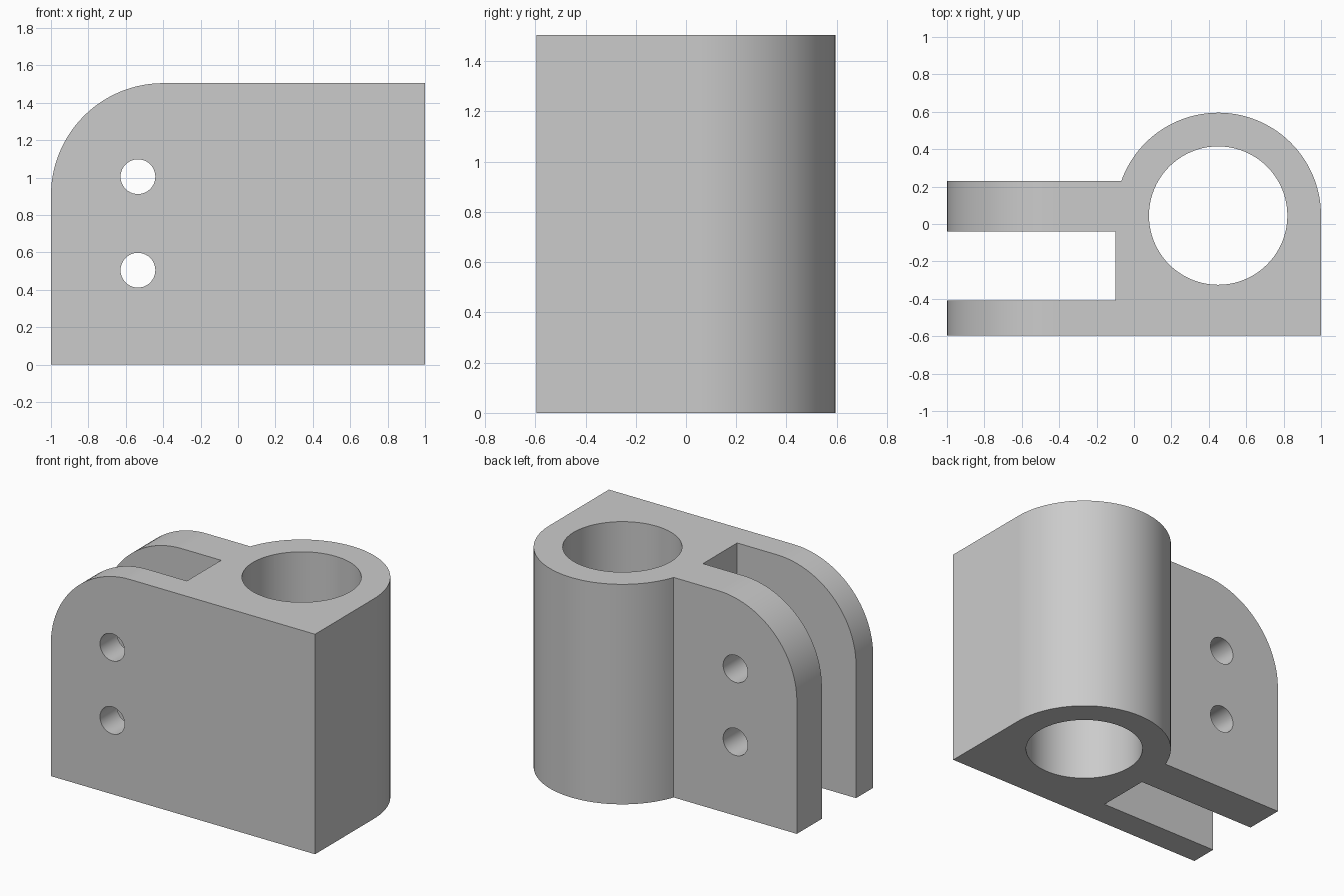
import bpy
import bmesh
from math import sin, cos, pi, asin, radians
from mathutils import Matrix, Vector

cube = bpy.data.objects.get("Cube")
if cube:
    bpy.data.objects.remove(cube, do_unlink=True)

# Main dimensions
HEIGHT = 1.505
FRONT = -0.595
BARREL = (0.45, 0.045)
BARREL_R, BORE_R = 0.55, 0.37
ARM_BACK, SLOT_BACK, SLOT_FRONT, SLOT_END = 0.23, -0.04, -0.41, -0.1
CORNER_R = 0.6
PIN_X, PIN_R = -0.535, 0.093

grey = bpy.data.materials.new("light_grey")
grey.use_nodes = True
colour = (0.6, 0.6, 0.6, 1)
grey.diffuse_color = colour
grey.node_tree.nodes["Principled BSDF"].inputs["Base Color"].default_value = colour


def arc(cx, cy, r, start, end, steps):
    angles = [start + (end - start) * i / steps for i in range(steps + 1)]
    return [(cx + r * cos(a), cy + r * sin(a)) for a in angles]


def prism(name, outline, offset, to_3d):
    """Extrude a flat outline along an offset vector."""
    bm = bmesh.new()
    face = bm.faces.new([bm.verts.new(to_3d(p)) for p in outline])
    extruded = bmesh.ops.extrude_face_region(bm, geom=[face])["geom"]
    verts = [g for g in extruded if isinstance(g, bmesh.types.BMVert)]
    bmesh.ops.translate(bm, verts=verts, vec=offset)
    bmesh.ops.recalc_face_normals(bm, faces=bm.faces[:])
    mesh = bpy.data.meshes.new(name)
    bm.to_mesh(mesh)
    bm.free()
    mesh.materials.append(grey)
    obj = bpy.data.objects.new(name, mesh)
    bpy.context.collection.objects.link(obj)
    return obj


def combine(target, tool, operation):
    """Apply a boolean and discard the tool."""
    tool.hide_render = True
    mod = target.modifiers.new(tool.name, "BOOLEAN")
    mod.operation, mod.solver, mod.object = operation, "EXACT", tool
    bpy.ops.object.modifier_apply(modifier=mod.name)
    bpy.data.objects.remove(tool, do_unlink=True)


def upright(z):
    return lambda p: (p[0], p[1], z)


def facing(y):
    return lambda p: (p[0], y, p[1])


# Plan outline: square front, round barrel behind, two arms with a slot between
meet = pi - asin((ARM_BACK - BARREL[1]) / BARREL_R)
plan = [(-1, FRONT), (1, FRONT)]
plan += arc(*BARREL, BARREL_R, 0, meet, 56)
plan += [(-1, ARM_BACK), (-1, SLOT_BACK), (SLOT_END, SLOT_BACK),
         (SLOT_END, SLOT_FRONT), (-1, SLOT_FRONT)]
body = prism("clamp_bracket", plan, (0, 0, HEIGHT), upright(0))
bpy.ops.object.select_all(action="DESELECT")
body.select_set(True)
bpy.context.view_layer.objects.active = body

# Rounded upper corner of both arms
corner = arc(CORNER_R - 1, HEIGHT - CORNER_R, CORNER_R, pi / 2, pi, 28)
outside = [(-1.2, HEIGHT - CORNER_R), (-1.2, HEIGHT + 0.2),
           (CORNER_R - 1, HEIGHT + 0.2)]
combine(body, prism("corner_cutter", corner + outside, (0, 2, 0), facing(-1)),
        "DIFFERENCE")

# Vertical bore through the barrel
bore = arc(*BARREL, BORE_R, 0, 2 * pi, 80)[:-1]
combine(body, prism("bore_cutter", bore, (0, 0, 2), upright(-0.2)), "DIFFERENCE")

# Two pin holes through both arms
for z in (0.505, 1.005):
    pin = arc(PIN_X, z, PIN_R, 0, 2 * pi, 40)[:-1]
    combine(body, prism("pin_cutter", pin, (0, 2, 0), facing(-1)), "DIFFERENCE")

# Smooth curved walls while flat faces stay flat
bpy.ops.object.shade_smooth_by_angle(angle=radians(30))
weighted = body.modifiers.new("flat_face_normals", "WEIGHTED_NORMAL")
weighted.keep_sharp = True
